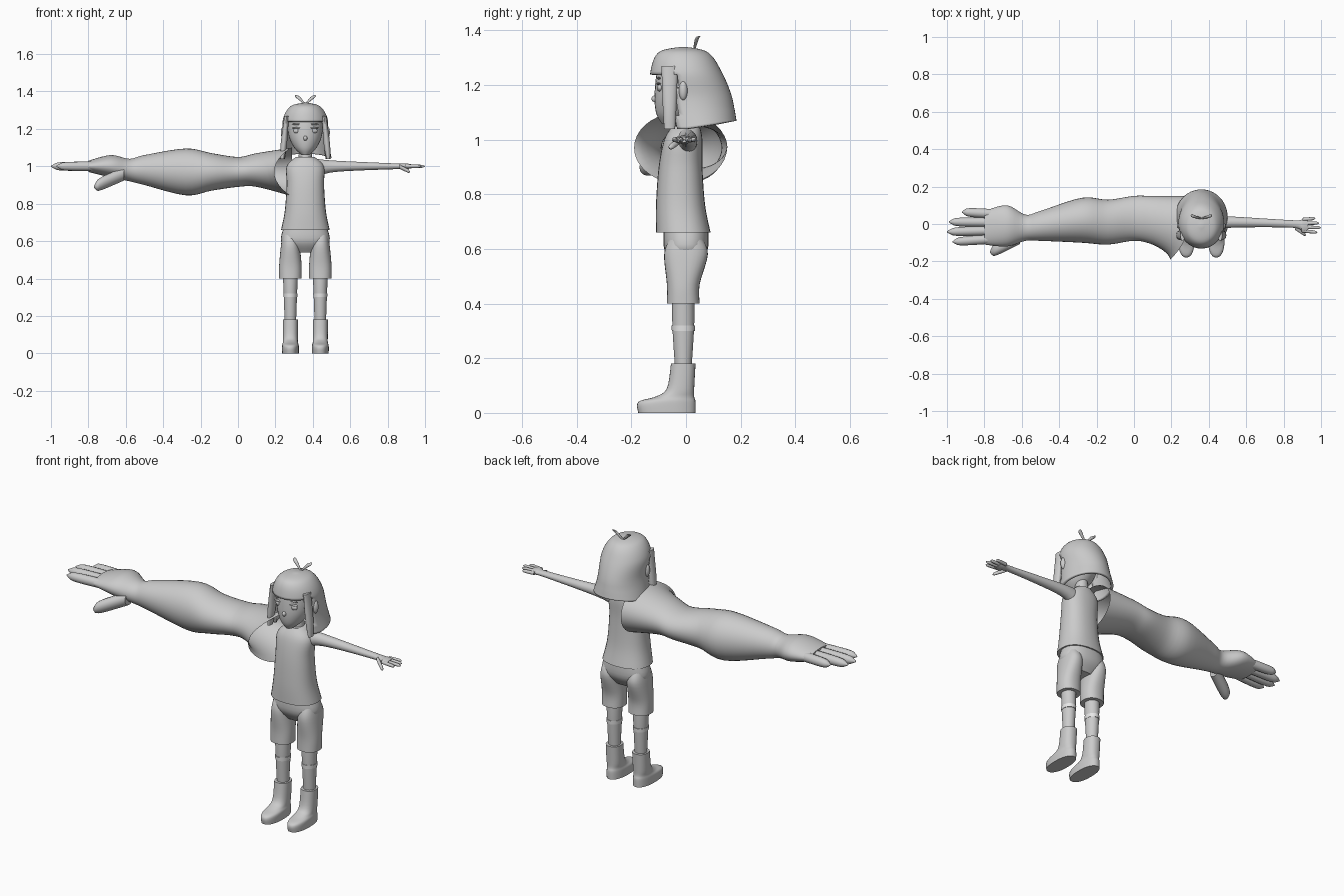
import bpy
import bmesh
from math import cos, sin, tau, copysign, sqrt
from mathutils import Vector

cube = bpy.data.objects.get("Cube")
if cube:
    bpy.data.objects.remove(cube)

MIDDLE = .36     # centre line of the figure
SIDES = {"right": -1, "left": 1}
FINGERS = ("index", "middle", "ring", "little")
parts = []


def make_material(name, value):
    material = bpy.data.materials.new(name)
    material.use_nodes = True
    colour = (value, value, value, 1)
    material.diffuse_color = colour
    shader = material.node_tree.nodes["Principled BSDF"]
    shader.inputs["Base Color"].default_value = colour
    return material


GREY = make_material("plain grey", .6)
PALE = make_material("pale grey", .85)


def finish(name, shape, material=GREY):
    """Turn a bmesh into a named object with one material."""
    bmesh.ops.recalc_face_normals(shape, faces=shape.faces)
    mesh = bpy.data.meshes.new(name)
    shape.to_mesh(mesh)
    shape.free()
    mesh.materials.append(material)
    part = bpy.data.objects.new(name, mesh)
    bpy.context.collection.objects.link(part)
    parts.append(part)
    return part


def smooth_rows(rows, steps):
    """Catmull-Rom interpolation between section rows."""
    result = []
    last = len(rows) - 1
    for index in range(last):
        before, start = rows[max(index - 1, 0)], rows[index]
        end, after = rows[index + 1], rows[min(index + 2, last)]
        for step in range(steps):
            t = step / steps
            result.append([
                q + t * ((r - p) + t * ((2 * p - 5 * q + 4 * r - s)
                                        + t * (3 * q - p - 3 * r + s))) / 2
                for p, q, r, s in zip(before, start, end, after)])
    result.append(rows[-1])
    return result


def loft(rows, place, sides=28, steps=5, power=2, cap_start=True, cap_end=True):
    """Skin oval sections: (position, centre a, radius a, centre b, radius b)."""
    shape = bmesh.new()
    rings = []
    for position, centre_a, radius_a, centre_b, radius_b in smooth_rows(rows, steps):
        ring = []
        for side in range(sides):
            angle = tau * side / sides
            a, b = (copysign(abs(value) ** (2 / power), value)
                    for value in (cos(angle), sin(angle)))
            corner = place(position, centre_a + radius_a * a, centre_b + radius_b * b)
            ring.append(shape.verts.new(corner))
        rings.append(ring)
    for lower, upper in zip(rings, rings[1:]):
        for side in range(sides):
            following = (side + 1) % sides
            shape.faces.new((lower[side], lower[following],
                             upper[following], upper[side]))
    if cap_start:
        shape.faces.new(rings[0])
    if cap_end:
        shape.faces.new(rings[-1])
    return shape


def upright(rows, centre=MIDDLE, **options):
    """Rows of (z, half width, y centre, half depth)."""
    sections = [(z, centre, width, y, depth) for z, width, y, depth in rows]
    return loft(sections, lambda z, x, y: (x, y, z), **options)


def sideways(rows, **options):
    """Rows of (x, y centre, half depth, z centre, half height)."""
    return loft(rows, lambda x, y, z: (x, y, z), **options)


def digit(name, root, tip, radius):
    """Round-tipped finger running mostly along x."""
    rows = []
    count = 10
    for index in range(count + 1):
        t = index / count
        centre = Vector(root).lerp(Vector(tip), t)
        thickness = radius * sqrt(1.01 - t ** 8)
        rows.append((centre.x, centre.y, thickness, centre.z, thickness))
    finish(name, sideways(rows, sides=14, steps=2))


def fingers(label, knuckle, tips, first, spacing, radius):
    """Four fingers fanned out from the palm at z = 1."""
    for index, (name, tip) in enumerate(zip(FINGERS, tips)):
        y = first + spacing * index
        digit(f"{label}_{name}_finger", (knuckle, y * .8, 1), (tip, y, 1), radius)


def ball(name, centre, size):
    shape = bmesh.new()
    bmesh.ops.create_uvsphere(shape, u_segments=20, v_segments=12, radius=1)
    bmesh.ops.scale(shape, vec=size, verts=shape.verts)
    bmesh.ops.translate(shape, vec=centre, verts=shape.verts)
    finish(name, shape)


# Shirt and neck
finish("shirt", upright([
    (.66, .13, -.01, .1), (.76, .11, -.02, .09), (.9, .1, -.02, .08),
    (1, .1, -.01, .07), (1.05, .05, 0, .05)], power=2.3))
finish("neck", upright([(1, .04, 0, .04), (1.13, .03, 0, .03)]))

# Shorts, legs and boots
finish("shorts_seat", upright([
    (.69, .11, 0, .08), (.6, .13, 0, .08), (.54, .07, 0, .04)], power=2.3))
for label, side in SIDES.items():
    hip = MIDDLE + side * .08
    finish(f"{label}_shorts_leg", upright([
        (.64, .04, 0, .06), (.58, .05, 0, .08), (.47, .06, -.01, .06),
        (.4, .06, -.01, .06)], hip, power=2.3))
    finish(f"{label}_leg", upright([
        (.43, .04, -.01, .04), (.32, .036, -.01, .04), (.16, .03, -.01, .03)], hip))
    finish(f"{label}_leg_band", upright([
        (.32, .038, -.01, .043), (.3, .037, -.01, .042)], hip), PALE)
    finish(f"{label}_boot", upright([
        (0, .045, -.07, .105), (.04, .045, -.07, .105), (.06, .04, -.04, .07),
        (.09, .04, -.02, .05), (.18, .04, -.01, .045)], hip, power=2.3))

# Slim left arm and hand
finish("left_arm", sideways([
    (.42, 0, .04, .99, .05), (.52, .01, .03, 1, .03), (.85, 0, .02, 1, .015),
    (.9, -.01, .035, 1, .015), (.93, -.01, .03, 1, .01)]))
fingers("left", .9, (.98, 1, .99, .97), -.045, .025, .009)
digit("left_thumb", (.86, -.02, 1), (.92, -.06, .97), .011)

# Giant right arm, open at the shoulder with the front of the rim pulled out
giant = sideways([
    (.29, -.02, .17, .97, .13), (.1, .02, .13, .98, .09), (0, .03, .12, .97, .08),
    (-.14, .01, .12, .97, .1), (-.28, .02, .12, .97, .125), (-.5, -.01, .08, .98, .08),
    (-.58, -.02, .07, .98, .06), (-.68, -.01, .11, 1, .06),
    (-.8, -.02, .09, 1, .03)], sides=36, cap_start=False)
for vert in giant.verts:
    reach = vert.co.x - .1
    if reach > 0 and vert.co.y < 0:
        vert.co.x -= reach * vert.co.y ** 2 * 14
finish("giant_right_arm", giant)
fingers("giant", -.7, (-.97, -1, -.99, -.92), -.095, .053, .025)
digit("giant_thumb", (-.61, -.07, .96), (-.77, -.15, .89), .037)

# Head and face
finish("head", upright([
    (1.06, .02, -.06, .03), (1.1, .06, -.04, .07), (1.17, .09, -.02, .095),
    (1.27, .09, -.01, .09), (1.31, .05, 0, .05)]))
ball("nose", (MIDDLE, -.11, 1.15), (.011, .016, .014))
ball("mouth", (MIDDLE, -.105, 1.11), (.02, .006, .005))
for label, side in SIDES.items():
    eye = MIDDLE + side * .045
    ball(f"{label}_eye", (eye, -.095, 1.19), (.02, .01, .014))
    ball(f"{label}_iris", (eye, -.1, 1.19), (.01, .007, .012))
    ball(f"{label}_lashes", (eye, -.1, 1.205), (.026, .01, .004))
    ball(f"{label}_brow", (eye, -.1, 1.225), (.026, .007, .004))
    ball(f"{label}_ear", (MIDDLE + side * .115, -.01, 1.18), (.016, .016, .036))

# Bobbed hair: a shell with the face opening cut out and the nape lifted
hair = upright([
    (1.34, .01, -.01, .01), (1.32, .08, -.01, .09), (1.25, .12, 0, .13),
    (1.15, .12, .02, .15), (1.04, .14, .04, .145)], sides=48, steps=8, cap_end=False)
centres = {face: face.calc_center_median() for face in hair.faces}
opening = [face for face, centre in centres.items()
           if centre.y < -.035 and centre.z < 1.24]
bmesh.ops.delete(hair, geom=opening, context="FACES")
for vert in hair.verts:
    if vert.co.z < 1.12 and vert.co.y > 0:
        vert.co.z += vert.co.y * (1.12 - vert.co.z) * 2
shell = finish("hair", hair)
thickness = shell.modifiers.new("thickness", "SOLIDIFY")
thickness.thickness = .014
thickness.offset = -1

# Side locks framing the face and two sprouts on the crown
for label, side in SIDES.items():
    lock = upright([(1.27, .012, -.06, .03), (1.12, .017, -.06, .025),
                    (1.04, .01, -.06, .02)], MIDDLE + side * .1, sides=16)
    for vert in lock.verts:
        vert.co.x += side * (1.27 - vert.co.z) * .1
    finish(f"{label}_hair_lock", lock)
    sprout = upright([(1.33, .004, .03, .004), (1.37, .013, .04, .007),
                      (1.38, .004, .05, .004)], sides=12)
    for vert in sprout.verts:
        vert.co.x += side * (vert.co.z - 1.33)
    finish(f"{label}_sprout", sprout)

# Smooth shading with sharp edges kept
bpy.ops.object.select_all(action="DESELECT")
for part in parts:
    part.select_set(True)
bpy.context.view_layer.objects.active = parts[0]
bpy.ops.object.shade_smooth_by_angle(angle=.75)
